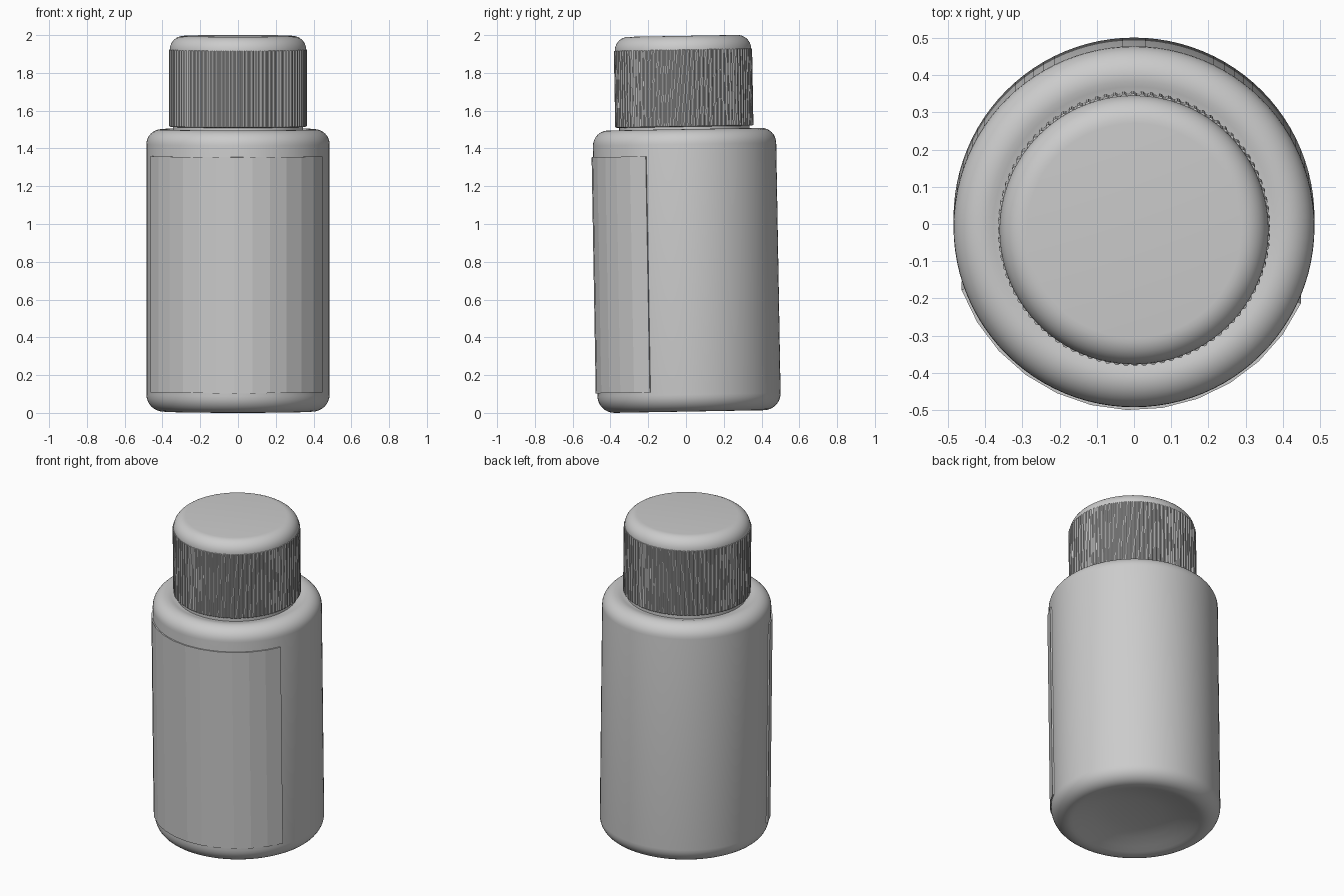
import bpy, bmesh
from math import sin, cos, pi, radians
from mathutils import Matrix

cube = bpy.data.objects.get("Cube")
if cube:
    bpy.data.objects.remove(cube, do_unlink=True)

grey = bpy.data.materials.new("plain grey")
grey.use_nodes = True
colour = (0.6, 0.6, 0.6, 1)
grey.diffuse_color = colour
grey.node_tree.nodes["Principled BSDF"].inputs["Base Color"].default_value = colour

# The whole bottle leans slightly forward around its middle
LEAN = (Matrix.Translation((0, 0, 1.007)) @ Matrix.Rotation(radians(1), 4, 'X')
        @ Matrix.Translation((0, 0, -1)))


def finish(bm, name, smooth=True):
    bmesh.ops.recalc_face_normals(bm, faces=bm.faces)
    bm.transform(LEAN)
    mesh = bpy.data.meshes.new(name)
    bm.to_mesh(mesh)
    bm.free()
    obj = bpy.data.objects.new(name, mesh)
    bpy.context.collection.objects.link(obj)
    mesh.materials.append(grey)
    if smooth:
        bpy.ops.object.select_all(action='DESELECT')
        obj.select_set(True)
        bpy.context.view_layer.objects.active = obj
        bpy.ops.object.shade_smooth_by_angle(angle=radians(32))
    return obj


def corner(r, z, radius, start, end, steps=8):
    """Rounded profile corner around centre (r, z), angles in degrees."""
    angles = [radians(start + (end - start) * i / steps) for i in range(steps + 1)]
    return [(r + radius * cos(a), z + radius * sin(a)) for a in angles]


def lathe(name, profile, segments, groove=None):
    """Spin (r, z) points round z; groove(ring, segment) changes the radius."""
    bm = bmesh.new()
    rings = []
    for i, (r, z) in enumerate(profile):
        ring = []
        for s in range(segments):
            a = 2 * pi * s / segments
            rr = r - (groove(i, s) if groove else 0)
            ring.append(bm.verts.new((rr * cos(a), rr * sin(a), z)))
        rings.append(ring)
    for low, high in zip(rings, rings[1:]):
        for s in range(segments):
            t = (s + 1) % segments
            bm.faces.new((low[s], low[t], high[t], high[s]))
    bm.faces.new(rings[0])
    bm.faces.new(rings[-1])
    return finish(bm, name)


# Body: domed hollow base, straight wall, rounded shoulder dipping to the neck
base_dome = [(0.04, 0.06), (0.15, 0.055), (0.25, 0.04), (0.32, 0.018)]
body = (base_dome + corner(0.395, 0.09, 0.09, -112, 0, 10)
        + corner(0.405, 1.415, 0.08, 0, 110, 10)
        + [(0.35, 1.482), (0.345, 1.482), (0.345, 1.53)])
lathe("bottle_body", body, 96)

# Cap: fine vertical ribs below a smooth rounded top
RIBS = 92
cap = ([(0.30, 1.508), (0.358, 1.508), (0.366, 1.512), (0.366, 1.915), (0.361, 1.916)]
       + corner(0.288, 1.916, 0.073, 5, 90))
lathe("ribbed_cap", cap, RIBS * 4,
      lambda ring, s: 0.005 if ring in (2, 3) and s % 4 > 1 else 0)

# Label: thin faceted sheet wrapped around the front
bm = bmesh.new()
columns = []
for i in range(13):
    a = radians(200.2 + 11.25 * i)
    columns.append([bm.verts.new((r * cos(a), r * sin(a), z))
                    for r, z in ((0.484, 0.105), (0.494, 0.105), (0.494, 1.355), (0.484, 1.355))])
for left, right in zip(columns, columns[1:]):
    for k in range(4):
        n = (k + 1) % 4
        bm.faces.new((left[k], right[k], right[n], left[n]))
bm.faces.new(columns[0])
bm.faces.new(columns[-1])
finish(bm, "front_label", smooth=False)
